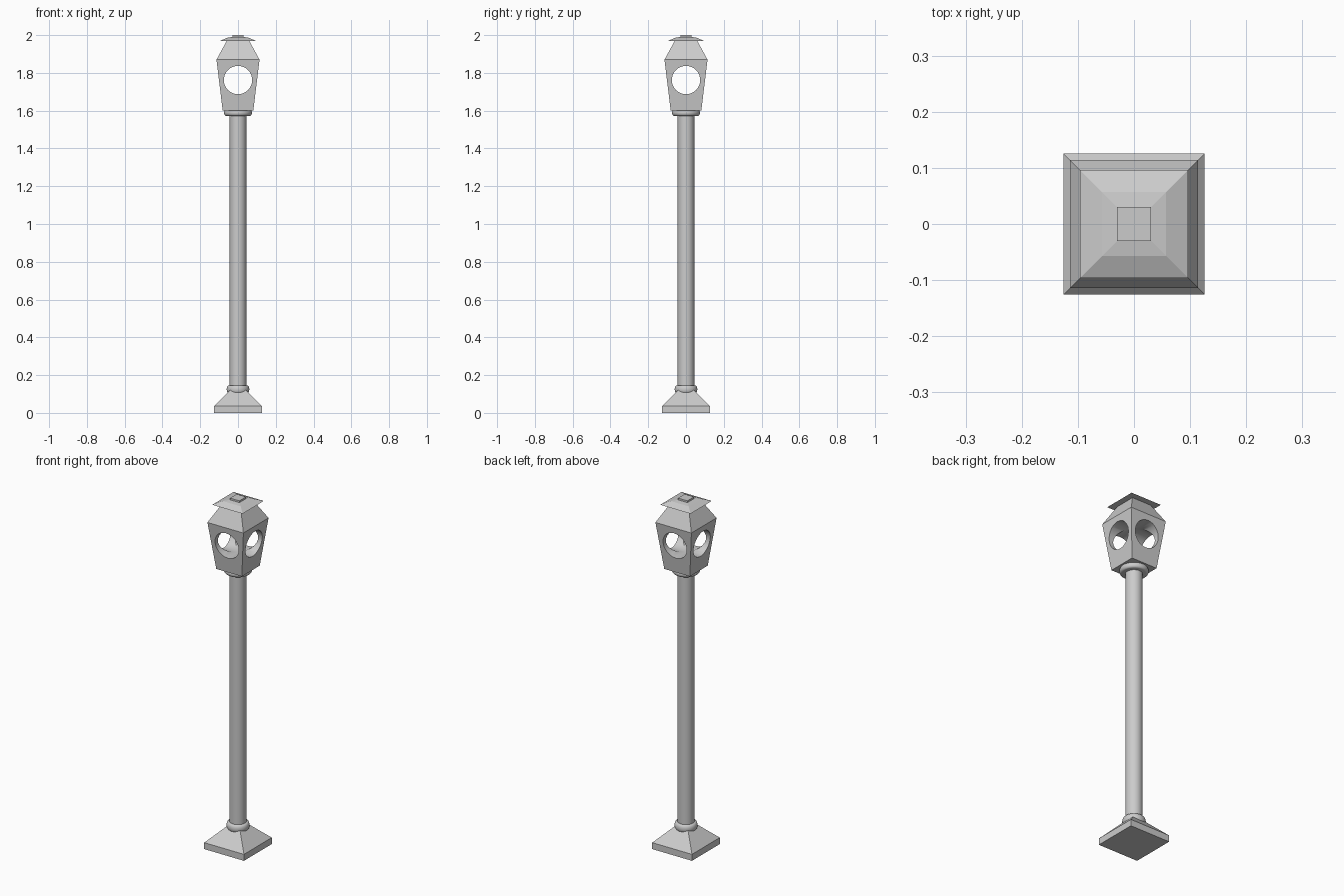
import bpy, bmesh, math

if "Cube" in bpy.data.objects:
    bpy.data.objects.remove(bpy.data.objects["Cube"])


def finish(name, bm):
    bmesh.ops.recalc_face_normals(bm, faces=bm.faces)
    me = bpy.data.meshes.new(name)
    bm.to_mesh(me)
    bm.free()
    ob = bpy.data.objects.new(name, me)
    bpy.context.collection.objects.link(ob)
    return ob


def lathe(name, profile, sides, turn=0.0):
    """Closed solid from (radius, z) rings."""
    bm = bmesh.new()
    rings = []
    for r, z in profile:
        rings.append([bm.verts.new((r * math.cos(turn + 2 * math.pi * i / sides),
                                    r * math.sin(turn + 2 * math.pi * i / sides), z))
                      for i in range(sides)])
    for a, b in zip(rings, rings[1:]):
        for i in range(sides):
            j = (i + 1) % sides
            bm.faces.new((a[i], a[j], b[j], b[i]))
    bm.faces.new(rings[0])
    bm.faces.new(rings[-1])
    return finish(name, bm)


def square(name, profile):
    """Square solid from (half width, z) levels."""
    return lathe(name, [(h * math.sqrt(2), z) for h, z in profile], 4, math.pi / 4)


def smooth(ob, angle=35):
    bpy.ops.object.select_all(action='DESELECT')
    ob.select_set(True)
    bpy.context.view_layer.objects.active = ob
    bpy.ops.object.shade_smooth_by_angle(angle=math.radians(angle))


# Foot, roof cap and finial
square("base", [(0.126, 0), (0.126, 0.037), (0.036, 0.127)])
square("roof_cap", [(0.096, 1.969), (0.057, 1.986), (0.03, 1.990), (0.03, 2.0)])

# Post with rounded collars
smooth(lathe("post", [(0.044, 0.09), (0.044, 1.61)], 32))


def collar(name, r, z0, z1):
    mid, half = (z0 + z1) / 2, (z1 - z0) / 2
    bulge = 0.012
    prof = [(r - bulge + bulge * math.cos(t), mid + half * math.sin(t))
            for t in (math.pi * (k / 8 - 0.5) for k in range(9))]
    smooth(lathe(name, prof, 32))


collar("lower_collar", 0.060, 0.102, 0.146)
collar("upper_collar", 0.074, 1.572, 1.606)

# Lantern head drilled through both ways
head = square("lantern_head", [(0.081, 1.60), (0.114, 1.87), (0.059, 1.971)])
for label, rot in (("front", (math.pi / 2, 0, 0)), ("side", (0, math.pi / 2, 0))):
    bpy.ops.mesh.primitive_cylinder_add(vertices=32, radius=0.075, depth=0.5,
                                        location=(0, 0, 1.762), rotation=rot)
    cutter = bpy.context.object
    cutter.name = label + "_window_cutter"
    cutter.hide_render = True
    mod = head.modifiers.new(label + "_window", 'BOOLEAN')
    mod.operation = 'DIFFERENCE'
    mod.solver = 'EXACT'
    mod.object = cutter
    bpy.context.view_layer.objects.active = head
    bpy.ops.object.modifier_apply(modifier=mod.name)
    bpy.data.objects.remove(cutter, do_unlink=True)
smooth(head, 25)
